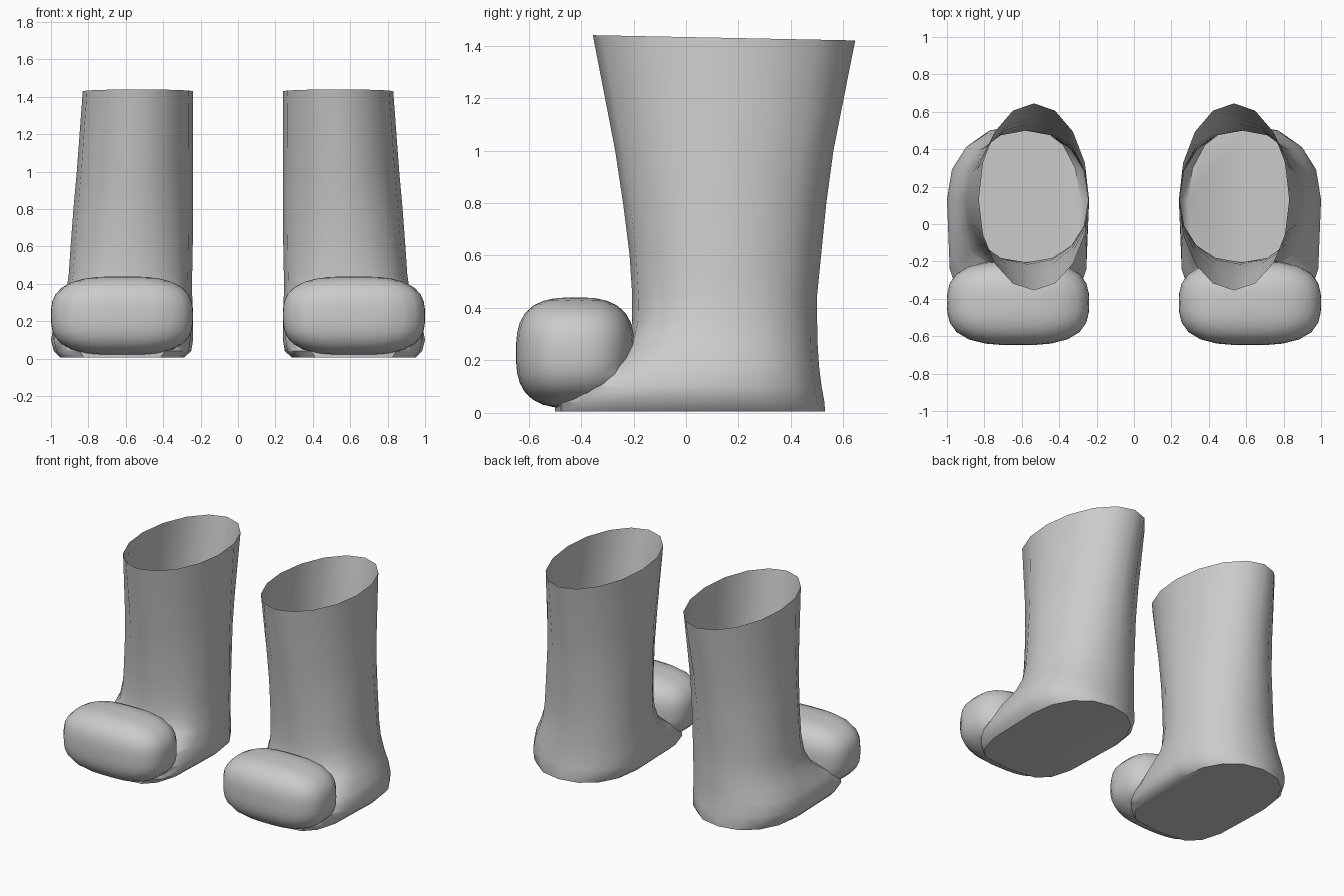
import bpy
import bmesh
from math import cos, sin, pi, radians
from mathutils import Matrix

cube = bpy.data.objects.get("Cube")
if cube:
    bpy.data.objects.remove(cube, do_unlink=True)

grey = bpy.data.materials.new("boot grey")
grey.use_nodes = True
COLOUR = (0.6, 0.6, 0.6, 1)
grey.diffuse_color = COLOUR
grey.node_tree.nodes["Principled BSDF"].inputs["Base Color"].default_value = COLOUR

SIDES = 16
MID_Y = 0.13


def make_object(name, bm):
    bmesh.ops.recalc_face_normals(bm, faces=bm.faces)
    mesh = bpy.data.meshes.new(name)
    bm.to_mesh(mesh)
    bm.free()
    mesh.materials.append(grey)
    obj = bpy.data.objects.new(name, mesh)
    bpy.context.collection.objects.link(obj)
    return obj


def power(value, exponent):
    return abs(value) ** exponent * (1 if value > 0 else -1)


def ring(bm, z, front, back, inner, outer, squareness):
    """Horizontal outline: rounded heel, front corners set by squareness."""
    verts = []
    for i in range(SIDES):
        a = 2 * pi * i / SIDES
        n = squareness if sin(a) < -0.01 else min(squareness, 2.2)
        x = (inner + outer) / 2 + (outer - inner) / 2 * power(cos(a), 2 / n)
        reach = back - MID_Y if sin(a) > 0 else MID_Y - front
        y = MID_Y + reach * power(sin(a), 2 / n)
        # The rim dips slightly towards the back
        tilt = -0.02 * (y - MID_Y) if z > 1.4 else 0
        verts.append(bm.verts.new((x, y, z + tilt)))
    return verts


# Shaft and foot: height, front, back, inner side, outer side, squareness
LEVELS = [
    (0.005, -0.50, 0.53, 0.29, 0.95, 4),
    (0.04, -0.50, 0.528, 0.25, 0.985, 4),
    (0.10, -0.47, 0.517, 0.24, 1.00, 4),
    (0.18, -0.32, 0.507, 0.24, 0.985, 4),
    (0.26, -0.22, 0.502, 0.243, 0.95, 3),
    (0.35, -0.205, 0.50, 0.245, 0.92, 2.4),
    (0.45, -0.205, 0.50, 0.245, 0.905, 2.2),
    (0.60, -0.215, 0.515, 0.242, 0.895, 2.1),
    (0.80, -0.24, 0.535, 0.24, 0.88, 2),
    (1.00, -0.27, 0.562, 0.24, 0.862, 2),
    (1.43, -0.355, 0.645, 0.24, 0.83, 2),
]
bm = bmesh.new()
rings = [ring(bm, *level) for level in LEVELS]
for low, high in zip(rings, rings[1:]):
    for i in range(SIDES):
        j = (i + 1) % SIDES
        bm.faces.new((low[i], low[j], high[j], high[i]))
bm.faces.new(rings[0])
bm.faces.new(rings[-1])
boot = make_object("left_boot", bm)

# Bulbous toe, a rounded-box ellipsoid
bm = bmesh.new()
bmesh.ops.create_uvsphere(bm, u_segments=28, v_segments=18, radius=1)
for v in bm.verts:
    v.co /= sum(abs(c) ** 2.9 for c in v.co) ** (1 / 2.9)
    v.co = (0.62 + 0.38 * v.co.x, -0.422 + 0.226 * v.co.y, 0.229 + 0.211 * v.co.z)
toe = make_object("toe_helper", bm)

# Join toe to boot
join = boot.modifiers.new("join toe", 'BOOLEAN')
join.operation = 'UNION'
join.solver = 'EXACT'
join.object = toe
bpy.context.view_layer.objects.active = boot
boot.select_set(True)
bpy.ops.object.modifier_apply(modifier=join.name)
bpy.data.objects.remove(toe, do_unlink=True)

# Open the top of the shaft
bm = bmesh.new()
bm.from_mesh(boot.data)
rim_cap = [f for f in bm.faces if f.calc_center_median().z > 1.4]
bmesh.ops.delete(bm, geom=rim_cap, context='FACES')
bm.to_mesh(boot.data)
bm.free()

bpy.ops.object.select_all(action='DESELECT')
boot.select_set(True)
bpy.ops.object.shade_smooth_by_angle(angle=radians(42))

# Mirrored right boot
right = boot.copy()
right.data = boot.data.copy()
right.name = right.data.name = "right_boot"
right.data.transform(Matrix.Scale(-1, 4, (1, 0, 0)))
right.data.flip_normals()
bpy.context.collection.objects.link(right)
